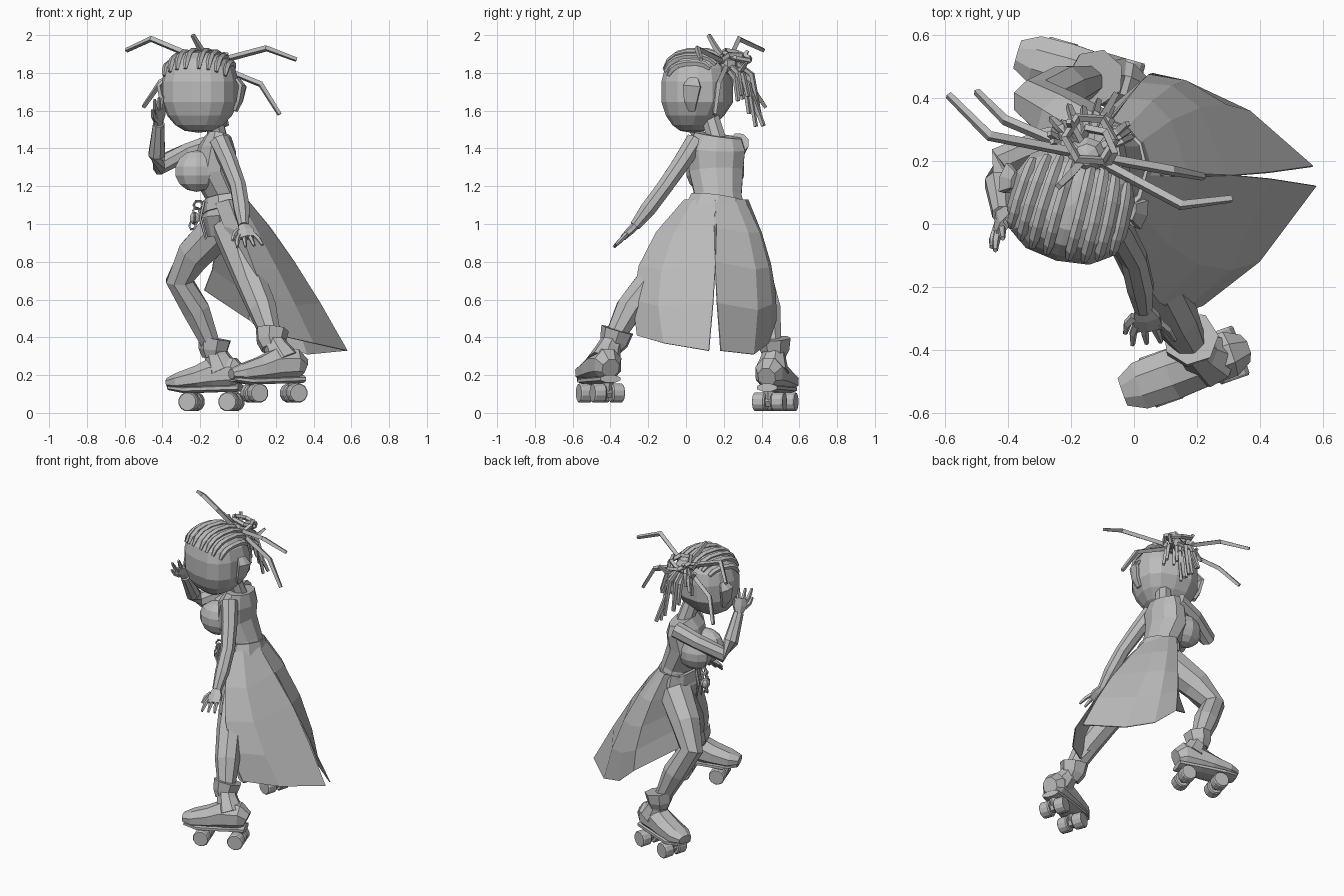
import bpy, bmesh, math, random
from mathutils import Vector, Matrix

old = bpy.data.objects.get("Cube")
if old:
    bpy.data.objects.remove(old, do_unlink=True)
random.seed(4)

clay = bpy.data.materials.new("clay_grey")
clay.use_nodes = True
clay.diffuse_color = (0.5, 0.5, 0.5, 1)
clay.node_tree.nodes["Principled BSDF"].inputs["Base Color"].default_value = clay.diffuse_color
IDENTITY = Matrix.Identity(4)


def finish(name, bm, matrix=IDENTITY):
    """Turn a bmesh into a flat shaded object."""
    bmesh.ops.recalc_face_normals(bm, faces=bm.faces)
    bm.transform(matrix)
    mesh = bpy.data.meshes.new(name)
    bm.to_mesh(mesh)
    bm.free()
    mesh.materials.append(clay)
    obj = bpy.data.objects.new(name, mesh)
    bpy.context.collection.objects.link(obj)
    return obj


def loft(name, points, radii, sides=8, ref=(1, 0, 0), matrix=IDENTITY):
    """Skin elliptical rings along a path; each radius is a number or a (side, ref) pair."""
    points = [Vector(p) for p in points]
    bm = bmesh.new()
    rings = []
    for i, point in enumerate(points):
        tangent = (points[min(i + 1, len(points) - 1)] - points[max(i - 1, 0)]).normalized()
        side = tangent.cross(Vector(ref)).normalized()
        other = side.cross(tangent)
        a, b = radii[i] if isinstance(radii[i], tuple) else (radii[i], radii[i])
        ring = []
        for k in range(sides):
            angle = math.tau * (k + 0.5) / sides
            ring.append(bm.verts.new(point + side * a * math.cos(angle) + other * b * math.sin(angle)))
        rings.append(ring)
    for low, high in zip(rings, rings[1:]):
        for k in range(sides):
            n = (k + 1) % sides
            bm.faces.new((low[k], low[n], high[n], high[k]))
    bm.faces.new(rings[0])
    bm.faces.new(rings[-1])
    return finish(name, bm, matrix)


def ball(name, centre, scale, segments=10, rings=7):
    bm = bmesh.new()
    bmesh.ops.create_uvsphere(bm, u_segments=segments, v_segments=rings, radius=1)
    return finish(name, bm, Matrix.LocRotScale(Vector(centre), None, Vector(scale)))


def ring(name, centre, radius, thick, turn, segments=6):
    """Closed faceted ring standing at any angle."""
    bm = bmesh.new()
    loops = []
    for i in range(segments):
        a = math.tau * i / segments
        out = Vector((math.cos(a), math.sin(a), 0))
        loops.append([bm.verts.new(out * (radius + thick * math.cos(b)) + Vector((0, 0, thick * math.sin(b))))
                      for b in (math.tau * k / 4 for k in range(4))])
    for i in range(segments):
        one, two = loops[i], loops[(i + 1) % segments]
        for k in range(4):
            bm.faces.new((one[k], one[(k + 1) % 4], two[(k + 1) % 4], two[k]))
    spin = Matrix.Rotation(turn[0], 4, "X") @ Matrix.Rotation(turn[1], 4, "Y")
    return finish(name, bm, Matrix.Translation(centre) @ spin)


# Torso, neck and chest
loft("torso", [(-.06, .16, .93), (-.06, .16, 1.04), (-.07, .17, 1.15), (-.13, .16, 1.28), (-.11, .16, 1.4), (-.1, .17, 1.47)],
     [(.13, .1), (.17, .13), (.13, .1), (.15, .12), (.16, .1), (.13, .065)], 10)
loft("neck", [(-.1, .17, 1.42), (-.13, .13, 1.56)], [.055, .05])
for label, y in (("left", .09), ("right", .22)):
    ball(label + "_chest", (-.22, y, 1.28), (.12, .09, .11))
loft("waistband", [(-.06, .16, 1.07), (-.07, .17, 1.14)], [(.175, .13), (.15, .115)], 10)

# Legs and arms
loft("left_leg", [(-.03, .08, .98), (.03, -.07, .82), (.07, -.19, .69), (.13, -.3, .55), (.19, -.4, .36)],
     [.11, .1, .082, .078, .048])
loft("right_leg", [(-.09, .24, .98), (-.23, .33, .84), (-.31, .39, .7), (-.22, .43, .54), (-.13, .46, .33)],
     [.11, .097, .077, .077, .048], ref=(0, 1, 0))
loft("left_arm", [(-.1, .05, 1.44), (-.05, -.02, 1.33), (0, -.11, 1.2), (.02, -.2, 1.08), (.03, -.27, .99)],
     [.055, .05, .045, .045, .03])
loft("right_arm", [(-.12, .28, 1.43), (-.27, .26, 1.38), (-.42, .2, 1.31), (-.43, .13, 1.37), (-.42, .03, 1.53)],
     [.055, .05, .052, .047, .032], ref=(0, 1, 0))


def hand(label, wrist, direction, spread):
    """Flat palm with four spread fingers and a thumb."""
    wrist, d, s = Vector(wrist), Vector(direction).normalized(), Vector(spread).normalized()
    normal = d.cross(s)
    loft(label + "_palm", [wrist, wrist + d * .04, wrist + d * .09], [(.03, .022), (.05, .021), (.05, .016)], 6, normal)
    for i in range(4):
        f = (i - 1.5) / 1.5
        base = wrist + d * .07 + s * f * .038
        loft(f"{label}_finger_{i}", [base, base + d * .035 + s * f * .018, base + d * .085 + s * f * .03],
             [.014, .013, .008], 5, normal)
    base = wrist + d * .03 - s * .035
    loft(label + "_thumb", [base, base + d * .03 - s * .03, base + d * .07 - s * .045], [.016, .014, .008], 5, normal)


hand("left", (.03, -.27, .99), (.2, -.65, -.65), (1, .1, .1))
hand("right", (-.42, .03, 1.53), (.1, -.4, 1), (.5, .8, .2))


# Roller skates
def skate(label, ankle, heading, lift, lean):
    """Boot, sole, cuff and four wheels; lean shifts the cuff sideways."""
    m = Matrix.Translation((*ankle, lift)) @ Matrix.Rotation(heading, 4, "Z")
    up = (0, 0, 1)
    loft(label + "_boot", [(-.155, 0, .185), (-.11, 0, .205), (0, 0, .2), (.08, 0, .18), (.19, 0, .16), (.25, 0, .155)],
         [(.05, .055), (.08, .09), (.082, .095), (.087, .072), (.083, .052), (.05, .028)], 8, up, m)
    loft(label + "_sole", [(-.15, 0, .13), (0, 0, .125), (.15, 0, .12), (.24, 0, .13)],
         [(.06, .022), (.075, .022), (.085, .022), (.055, .015)], 8, up, m)
    loft(label + "_boot_shaft", [(-.05, 0, .22), (-.02, lean / 2, .29), (0, lean, .35)], [.09, .067, .057], 8, matrix=m)
    loft(label + "_cuff", [(0, lean * .7, .29), (0, lean, .33), (-.01, lean * 1.2, .39)], [.06, .08, .09], 7, matrix=m)
    for end, x in (("front", .12), ("rear", -.1)):
        loft(f"{label}_{end}_truck", [(x, 0, .12), (x, 0, .055)], [.035, .025], 6, matrix=m)
        loft(f"{label}_{end}_axle", [(x, -.08, .055), (x, .08, .055)], [.03, .03], 6, matrix=m)
        for s in (-1, 1):
            loft(f"{label}_{end}_wheel", [(x, s * y, .055) for y in (.016, .024, .076, .083)],
                 [.045, .052, .052, .047], 12, matrix=m)


skate("left", (.2, -.45), math.pi + .34, .05, -.075)
skate("right", (-.13, .47), math.pi - .28, .004, 0)


# Open skirt: two panels, each column running waist, middle, hem
def panel(name, columns, rows=5):
    bm = bmesh.new()
    grid = []
    for column in columns:
        top, mid, hem = (Vector(p) for p in column)
        line = []
        for r in range(rows):
            t = r / (rows - 1)
            p = top * (1 - t) * (1 - 2 * t) + mid * 4 * t * (1 - t) + hem * t * (2 * t - 1)
            line.append(bm.verts.new(p))
        grid.append(line)
    for a, b in zip(grid, grid[1:]):
        for r in range(rows - 1):
            bm.faces.new((a[r], a[r + 1], b[r + 1], b[r]))
    skirt = finish(name, bm)
    skirt.modifiers.new("cloth_thickness", "SOLIDIFY").thickness = .006


panel("left_skirt_panel", [
    [(-.12, .01, 1.11), (-.03, -.08, .86), (.08, -.25, .57)], [(-.05, -.01, 1.13), (.08, -.25, .78), (.22, -.26, .41)],
    [(.01, .04, 1.13), (.21, -.13, .76), (.4, -.12, .37)], [(.05, .155, 1.13), (.3, .156, .8), (.58, .12, .33)]])
panel("right_skirt_panel", [
    [(.05, .155, 1.13), (.3, .154, .8), (.57, .185, .33)], [(.02, .26, 1.13), (.21, .37, .76), (.37, .36, .31)],
    [(-.02, .31, 1.13), (.12, .44, .77), (.2, .44, .37)], [(-.07, .33, 1.13), (.02, .45, .79), (.06, .48, .49)],
    [(-.15, .28, 1.11), (-.12, .27, .87), (-.18, .28, .65)]])

# Hanging belt ornaments
for i in range(4):
    ring("belt_ring", (-.21 - .01 * i, .1 + .02 * (i % 2), 1.1 - .035 * i), .025, .007, (1.3, i * .8))
ball("belt_charm", (-.23, .12, 1.03), (.03, .03, .035), 6, 5)
for y in (.06, .1, .15):
    loft("belt_cord", [(-.18, y, 1.12), (-.2, y, 1.03), (-.17, y - .02, .92)], [.009, .009, .005], 5)

# Head: rounded box with a narrowed chin, turned sideways
head_place = Matrix.Translation((-.2, .06, 1.7)) @ Matrix.Rotation(-.26, 4, "Z")


def head_point(n, grow=1.0):
    p = Vector([math.copysign(abs(c) ** .78, c) * s * grow for c, s in zip(n, (.202, .185, .217))])
    low = max(0, -n[2] - .2)
    p.x *= 1 - .22 * low
    p.y = p.y * (1 - .35 * low) - .04 * low
    return p


bm = bmesh.new()
bmesh.ops.create_uvsphere(bm, u_segments=14, v_segments=9, radius=1)
for v in bm.verts:
    v.co = head_point(v.co)
finish("head", bm, head_place)
for label, s in (("left", 1), ("right", -1)):
    loft(label + "_ear", [(s * .185, .02, -.1), (s * .21, .02, -.05), (s * .225, .03, .03), (s * .195, .03, .07)],
         [(.02, .015), (.04, .018), (.055, .018), (.03, .012)], 6, matrix=head_place)

# Braided rows over the scalp
for i in range(8):
    u = (i - 3.5) / 3.5 * .78
    c = math.sqrt(1 - u * u)
    path = []
    for step in range(7):
        a = math.radians(29 + 18 * step)
        squeeze = 1 - .07 * max(0, step - 3)
        path.append(head_point(Vector((u * squeeze, -math.cos(a) * c, math.sin(a) * c)).normalized()))
    loft("braid_row", path, [.01] + [.018] * 5 + [.013], 5, matrix=head_place)


# Top knot and loose locks
def lock(points, thick=.017):
    loft("hair_lock", points, [thick, thick, thick * .75], 4, (.3, .4, .85))


knot = Vector((-.15, .22, 1.85))
ball("hair_knot", knot, (.065, .06, .06), 8, 5)
ring("hair_loop", knot + Vector((.01, .05, .04)), .08, .015, (-.3, .2))
ring("hair_loop", knot + Vector((.03, .02, .01)), .07, .015, (.3, -.6))
for bend, tip in (((-.46, .28, 1.98), (-.59, .41, 1.92)), ((-.41, .33, 1.75), (-.5, .42, 1.62)),
                  ((.15, .06, 1.93), (.31, .08, 1.87)), ((.12, .17, 1.74), (.22, .15, 1.58)),
                  ((-.2, .16, 1.93), (-.24, .12, 2.0)), ((-.1, .34, 1.7), (-.06, .41, 1.52))):
    lock([knot, bend, tip])
for i in range(18):
    swing = -1.2 + 2.4 * i / 17
    reach, drop = random.uniform(.07, .15), random.choice((-.05, .1, .16, .24, .3))
    out = Vector((math.sin(swing), math.cos(swing), 0))
    root = knot + out * .03 + Vector((0, 0, random.uniform(-.05, .03)))
    lock([root, root + out * reach * .7 + Vector((0, 0, -drop * .25)), root + out * reach + Vector((0, 0, -drop))], .015)
